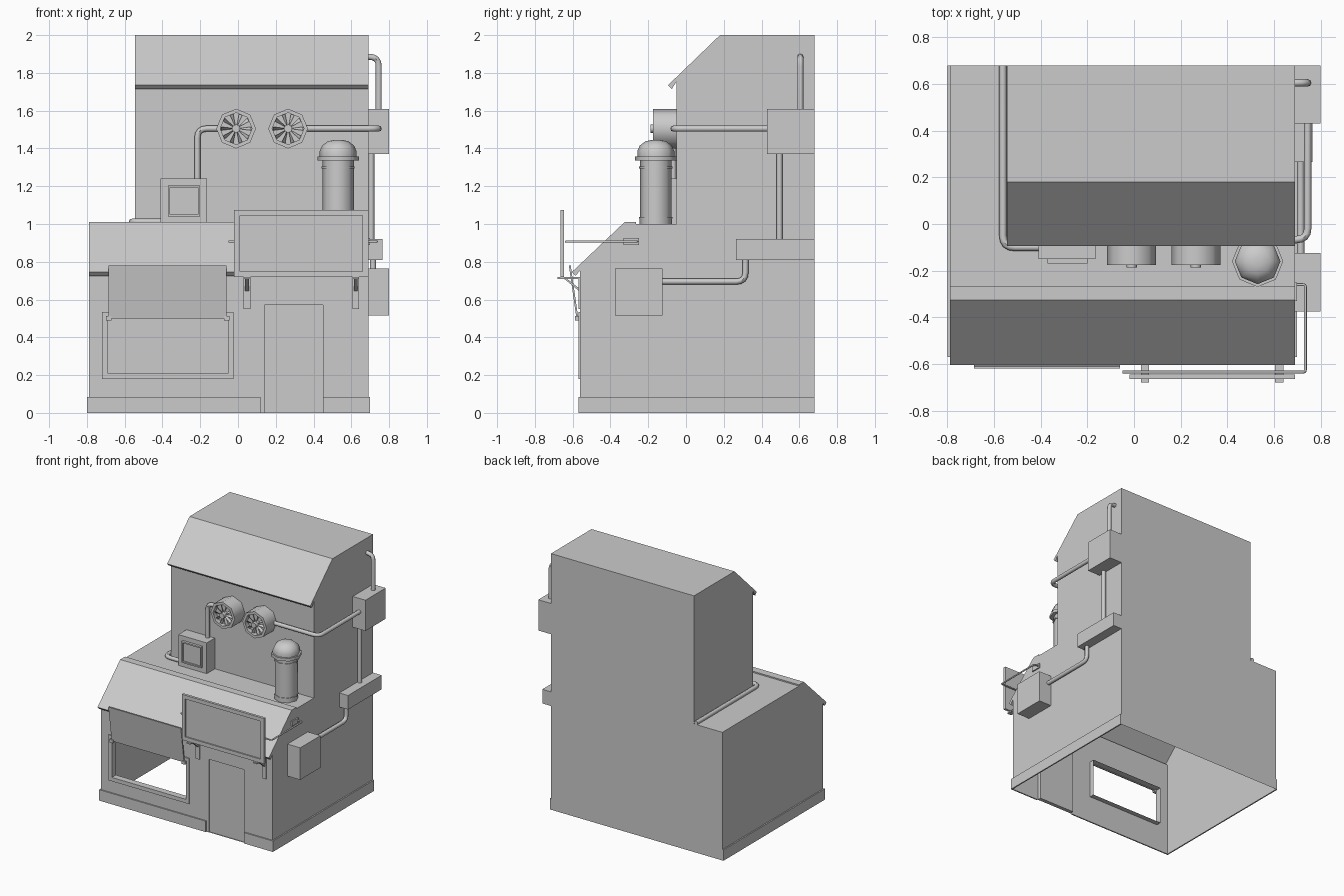
import bpy, bmesh
from math import sin, cos, pi
from mathutils import Vector

if "Cube" in bpy.data.objects:
    bpy.data.objects.remove(bpy.data.objects["Cube"])


def mesh(name, verts, faces, smooth=False):
    me = bpy.data.meshes.new(name)
    me.from_pydata([tuple(v) for v in verts], [], faces)
    bm = bmesh.new()
    bm.from_mesh(me)
    bmesh.ops.remove_doubles(bm, verts=bm.verts, dist=1e-5)
    bmesh.ops.recalc_face_normals(bm, faces=bm.faces)
    bm.to_mesh(me)
    bm.free()
    ob = bpy.data.objects.new(name, me)
    bpy.context.collection.objects.link(ob)
    if smooth:
        smooth_ob(ob)
    return ob


def smooth_ob(ob):
    bpy.ops.object.select_all(action='DESELECT')
    ob.select_set(True)
    bpy.context.view_layer.objects.active = ob
    bpy.ops.object.shade_smooth_by_angle(angle=0.8)


def prism(name, profile, x0, x1, skip=()):
    """Extrude a (y, z) profile along x, leaving out the skipped edges."""
    n = len(profile)
    verts = [(x, y, z) for x in (x0, x1) for y, z in profile]
    faces = [tuple(range(n)), tuple(range(2 * n - 1, n - 1, -1))]
    faces += [(i, (i + 1) % n, n + (i + 1) % n, n + i) for i in range(n) if i not in skip]
    return mesh(name, verts, faces)


def box(name, x0, x1, y0, y1, z0, z1):
    return prism(name, [(y0, z0), (y0, z1), (y1, z1), (y1, z0)], x0, x1)


def framed_box(name, x0, x1, y0, y1, z0, z1, rim, depth):
    """Box whose front face is inset and pushed back."""
    ob = box(name, x0, x1, y0, y1, z0, z1)
    bm = bmesh.new()
    bm.from_mesh(ob.data)
    front = min(bm.faces, key=lambda f: f.calc_center_median().y)
    bmesh.ops.inset_region(bm, faces=[front], thickness=rim)
    ext = bmesh.ops.extrude_discrete_faces(bm, faces=[front])['faces']
    bmesh.ops.translate(bm, vec=(0, depth, 0), verts=ext[0].verts)
    bm.to_mesh(ob.data)
    bm.free()
    return ob


def lathe(name, profile, centre, n=8, axis='z'):
    """Revolve (radius, height) points; axis 'y' points to the front."""
    c, verts, faces = Vector(centre), [], []
    for r, h in profile:
        for k in range(n):
            a, b = r * cos(2 * pi * k / n), r * sin(2 * pi * k / n)
            verts.append(c + Vector((a, b, h) if axis == 'z' else (a, -h, b)))
    for j in range(len(profile) - 1):
        for k in range(n):
            m = (k + 1) % n
            faces.append((j * n + k, j * n + m, j * n + n + m, j * n + n + k))
    faces.append(tuple(range(len(verts) - n, len(verts))))
    return mesh(name, verts, faces, True)


def pipe(name, points, r=0.016, bend=0.05):
    """Round pipe with rounded corners."""
    p = [Vector(q) for q in points]
    path = [p[0]]
    for a, b, c in zip(p, p[1:], p[2:]):
        s, e = b + (a - b).normalized() * bend, b + (c - b).normalized() * bend
        for i in range(5):
            t = i / 4
            path.append(s * (1 - t) ** 2 + b * 2 * t * (1 - t) + e * t * t)
    path.append(p[-1])
    cu = bpy.data.curves.new(name, 'CURVE')
    cu.dimensions = '3D'
    cu.bevel_depth, cu.bevel_resolution, cu.use_fill_caps = r, 2, True
    sp = cu.splines.new('POLY')
    sp.points.add(len(path) - 1)
    for q, v in zip(sp.points, path):
        q.co = (*v, 1)
    ob = bpy.data.objects.new(name, cu)
    bpy.context.collection.objects.link(ob)
    bpy.ops.object.select_all(action='DESELECT')
    ob.select_set(True)
    bpy.context.view_layer.objects.active = ob
    bpy.ops.object.convert(target='MESH')
    smooth_ob(bpy.context.object)


# Hollow ground floor: side walls, back wall and sloped front roof
F = -0.56
prism("ground_floor", [(F, 0), (F, .755), (-.585, .725), (-.605, .745), (-.325, 1.01),
                       (-.265, 1.01), (-.265, 1), (.68, 1), (.68, 0)], -.79, .69, (0, 7 - 1, 8))
mesh("flat_roof", [(-.79, -.265, 1), (-.545, -.265, 1), (.69, -.265, 1), (.69, -.05, 1),
                   (-.545, -.05, 1), (-.545, .68, 1), (-.79, .68, 1)], [(0, 1, 4, 5, 6), (1, 2, 3, 4)])

# Front wall grid with an open window and a recessed doorway
xs, zs = [-.79, -.69, -.05, .14, .45, .69], [0, .21, .505, .57, .755]
verts, faces = [], []


def quad(*pts):
    faces.append(tuple(range(len(verts), len(verts) + 4)))
    verts.extend(pts)


for i in range(5):
    for j in range(4):
        if (i, j) == (1, 1) or (i == 3 and j < 3):
            continue
        quad(*[(xs[a], F, zs[b]) for a, b in ((i, j), (i + 1, j), (i + 1, j + 1), (i, j + 1))])
for x0, x1, z0, z1, d in ((-.69, -.05, .21, .505, .04), (.14, .45, 0, .57, .02)):
    ring = [(x0, z0), (x0, z1), (x1, z1), (x1, z0)]
    for (a, b), (c, e) in zip(ring, ring[1:] + ring[:1]):
        quad((a, F, b), (c, F, e), (c, F + d, e), (a, F + d, b))
mesh("front_wall", verts, faces)
box("door", .14, .45, F + .01, F + .03, 0, .57)

# Upper storey with overhanging slope
prism("upper_storey", [(-.05, 1), (-.05, 1.755), (-.075, 1.715), (-.095, 1.735), (.18, 2),
                       (.68, 2), (.68, 1)], -.545, .69, (6,))

# Baseboards
for side, x0, x1 in (("left", -.8, .12), ("right", .45, .7)):
    box("front_baseboard_" + side, x0, x1, F - .01, F, 0, .085)
box("side_baseboard_left", -.8, -.79, F - .01, .68, 0, .085)
box("side_baseboard_right", .69, .7, F - .01, .68, 0, .085)

# Window frame, raised hatch and its hinges
for part, x0, x1, z0, z1 in (("left", -.72, -.69, .18, .535), ("right", -.05, -.025, .18, .535),
                             ("sill", -.69, -.05, .18, .21), ("head", -.69, -.05, .505, .535)):
    box("window_frame_" + part, x0, x1, F - .01, F, z0, z1)
prism("window_hatch", [(-.58, .5), (-.62, .78), (-.61, .78), (-.57, .5)], -.685, -.06)
for x in (-.685, -.06):
    box("hatch_hinge", x - .015, x + .015, -.588, -.565, .488, .512)

# Sign board, brackets and support rod
framed_box("sign_board", -.02, .69, -.665, -.645, .72, 1.075, .042, .01)
for x in (.03, .605):
    box("bracket_shelf", x, x + .035, -.68, F, .71, .72)
    box("bracket_plate", x, x + .035, -.568, F, .55, .71)
    prism("bracket_brace", [(-.645, .71), (-.63, .71), (F, .655), (F, .64)], x + .008, x + .027)
pipe("sign_rod", [(.69, -.26, .907), (.735, -.26, .907), (.735, -.635, .907), (-.05, -.635, .907)], .006, .01)
box("rod_plate", .69, .7, -.33, -.25, .89, .927)

# Chimney
lathe("chimney", [(.085, 1), (.085, 1.03), (.088, 1.03), (.088, 1.037), (.083, 1.037), (.083, 1.295),
                  (.088, 1.295), (.088, 1.305), (.083, 1.305), (.083, 1.335), (.11, 1.335), (.11, 1.358),
                  (.098, 1.358), (.098, 1.385), (.085, 1.415), (.055, 1.438), (.02, 1.445)], (.53, -.16, 0))

# Round fans with recessed blades
for cx in (-.01, .265):
    lathe("fan_housing", [(.105, 0), (.105, .125), (.084, .125), (.084, .09)], (cx, -.05, 1.505), axis='y')
    lathe("fan_hub", [(.022, .09), (.022, .137), (.01, .137)], (cx, -.05, 1.505), axis='y')
    v, f = [], []
    for k in range(10):
        a = 2 * pi * k / 10
        for r, t, y in ((.018, -.1, -.165), (.08, -.12, -.165), (.08, .12, -.15), (.018, .1, -.15)):
            v.append((cx + r * cos(a + t), y, 1.505 + r * sin(a + t)))
        f.append(tuple(range(4 * k, 4 * k + 4)))
    mesh("fan_blades", v, f)

# Vent box on the lower roof
box("vent_box", -.41, -.165, -.15, -.05, 1, 1.24)
framed_box("vent_cover", -.37, -.2, -.17, -.15, 1.04, 1.205, .015, .012)

# Utility boxes on the right wall
box("utility_box_top", .69, .8, .43, .68, 1.37, 1.61)
box("utility_box_middle", .69, .765, .265, .68, .81, .92)
box("utility_box_low", .69, .8, -.375, -.125, .515, .765)

# Pipes
pipe("fan_pipe_left", [(-.215, -.067, 1.23), (-.215, -.067, 1.505), (-.1, -.067, 1.505)])
pipe("fan_pipe_right", [(.36, -.067, 1.505), (.745, -.067, 1.505), (.745, .44, 1.505)])
pipe("top_pipe", [(.68, .605, 1.885), (.745, .605, 1.885), (.745, .605, 1.6)])
pipe("riser_pipe", [(.706, .495, 1.38), (.706, .495, .91)])
pipe("low_pipe", [(.715, .315, .82), (.715, .315, .695), (.715, -.13, .695)])
pipe("roof_pipe", [(-.562, .68, 1.012), (-.562, -.1, 1.012), (-.4, -.1, 1.012)])
